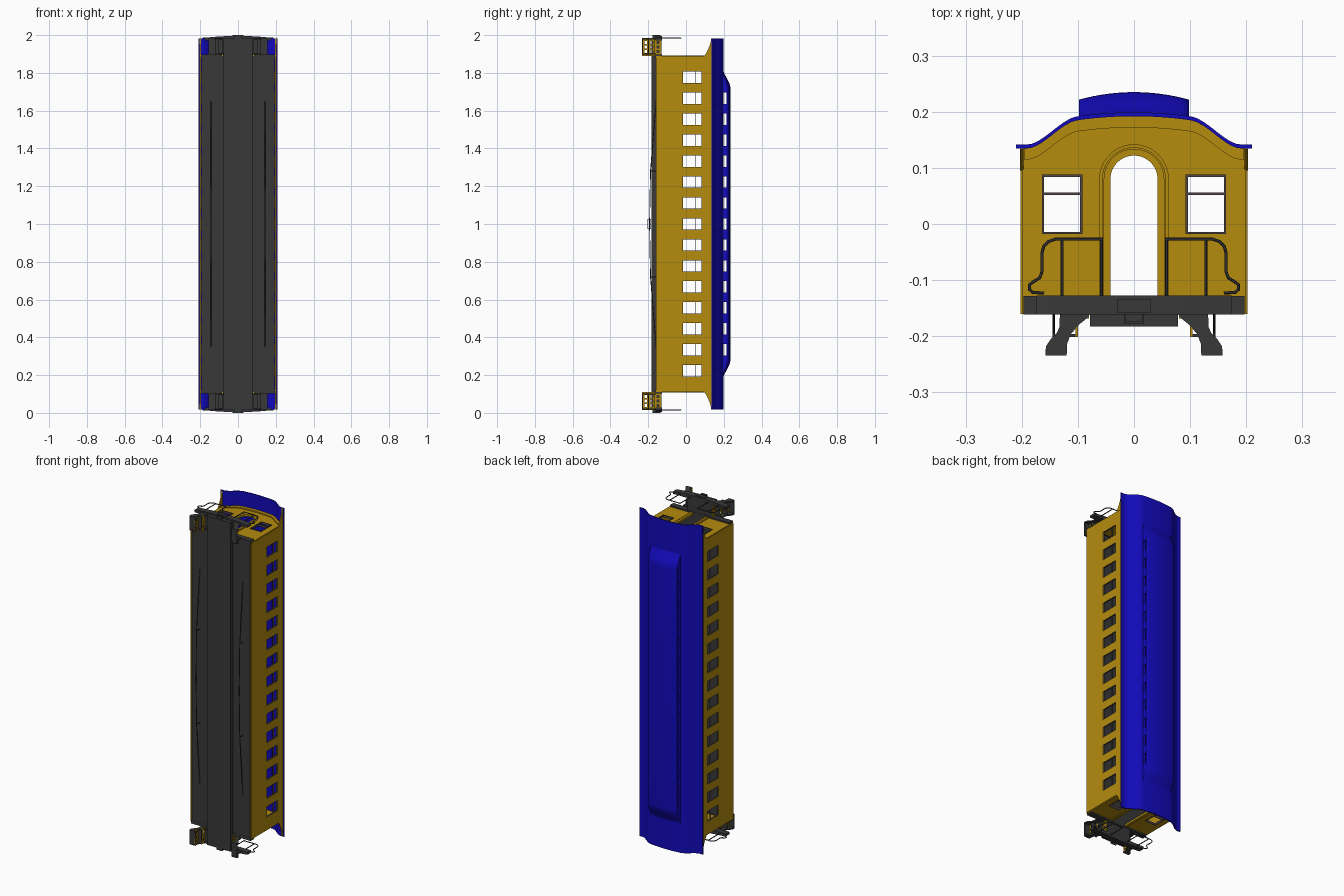
import bpy, bmesh, math

if "Cube" in bpy.data.objects:
    bpy.data.objects.remove(bpy.data.objects["Cube"])

def material(name, rgb):
    m = bpy.data.materials.new(name)
    m.diffuse_color = (*rgb, 1)
    m.use_nodes = True
    m.node_tree.nodes["Principled BSDF"].inputs["Base Color"].default_value = m.diffuse_color
    return m

YELLOW = material("yellow_paint", (0.46, 0.26, 0.004))
BLUE = material("blue_paint", (0.006, 0.003, 0.5))
DARK = material("dark_iron", (0.04, 0.04, 0.04))
FRAME = material("frame_brown", (0.08, 0.06, 0.06))

# Car length runs along z, car height along y; every object's origin is the car's middle
def finish(name, bm, mat, mirror="", smooth=True):
    bmesh.ops.remove_doubles(bm, verts=bm.verts, dist=1e-5)
    bmesh.ops.recalc_face_normals(bm, faces=bm.faces)
    me = bpy.data.meshes.new(name)
    bm.to_mesh(me)
    bm.free()
    ob = bpy.data.objects.new(name, me)
    bpy.context.collection.objects.link(ob)
    me.materials.append(mat)
    ob.location.z = 1
    if mirror:
        md = ob.modifiers.new("Mirror", 'MIRROR')
        md.use_axis = [a in mirror for a in "xyz"]
        md.use_mirror_merge = False
    if smooth:
        bpy.ops.object.select_all(action='DESELECT')
        bpy.context.view_layer.objects.active = ob
        ob.select_set(True)
        bpy.ops.object.shade_smooth_by_angle(angle=math.radians(35))
    return ob

def curve_bmesh(cu):
    tmp = bpy.data.objects.new("tmp", cu)
    bpy.context.collection.objects.link(tmp)
    dg = bpy.context.evaluated_depsgraph_get()
    me = bpy.data.meshes.new_from_object(tmp.evaluated_get(dg))
    bm = bmesh.new()
    bm.from_mesh(me)
    bpy.data.objects.remove(tmp)
    bpy.data.meshes.remove(me)
    return bm

def add_spline(cu, pts, cyclic):
    s = cu.splines.new('POLY')
    s.points.add(len(pts) - 1)
    for p, co in zip(s.points, pts):
        p.co = (co[0], co[1], co[2] if len(co) > 2 else 0, 1)
    s.use_cyclic_u = cyclic

# Flat plate with holes: loops in the named plane, centred at offset along the normal
def plate(name, loops, plane, offset, thick, mat, mirror=""):
    cu = bpy.data.curves.new(name, 'CURVE')
    cu.dimensions = '2D'
    cu.fill_mode = 'BOTH'
    cu.extrude = thick / 2
    for l in loops:
        add_spline(cu, l, True)
    bm = curve_bmesh(cu)
    for v in bm.verts:
        u, w, d = v.co.x, v.co.y, v.co.z + offset
        v.co = {"xy": (u, w, d), "zy": (d, w, u), "xz": (u, d, w)}[plane]
    return finish(name, bm, mat, mirror)

def tubes(name, paths, r, mat, mirror="", cyclic=False):
    cu = bpy.data.curves.new(name, 'CURVE')
    cu.dimensions = '3D'
    cu.bevel_depth = r
    cu.bevel_resolution = 1
    cu.use_fill_caps = True
    for p in paths:
        add_spline(cu, p, cyclic)
    return finish(name, curve_bmesh(cu), mat, mirror)

def box(name, x, y, z, mat, mirror=""):
    bm = bmesh.new()
    bmesh.ops.create_cube(bm, size=1)
    for v in bm.verts:
        v.co = [a[0] + (c + .5) * (a[1] - a[0]) for a, c in zip((x, y, z), v.co)]
    return finish(name, bm, mat, mirror, False)

def rect(u0, u1, v0, v1):
    return [(u0, v0), (u1, v0), (u1, v1), (u0, v1)]

def smoothstep(a, b, x):
    t = min(max((x - a) / (b - a), 0), 1)
    return t * t * (3 - 2 * t)

# Underside of the main roof across the car
def under(x):
    x = abs(x)
    if x > .185:
        return .135
    return .192 - .7 * x * x - .033 * smoothstep(.10, .185, x)

def across(w, n=48):
    return [-w + 2 * w * i / n for i in range(n + 1)]

WIN = [-.777 + .111 * i for i in range(15)]

# Side walls and window frames
plate("side_wall", [rect(-.885, .885, -.16, .137)] +
      [rect(z - .032, z + .032, -.018, .085) for z in WIN], "zy", .199, .007, YELLOW, "x")
loops = []
for z in WIN:
    loops += [rect(z - .034, z + .034, -.02, .087), rect(z - .03, z + .03, -.016, .05),
              rect(z - .03, z + .03, .054, .083)]
plate("side_window_frames", loops, "zy", .198, .008, FRAME, "x")

# End walls with arched doorway
def arch(r, top=.08):
    return [(-r, -.13)] + [(-r * math.cos(math.pi * i / 20), top + r * math.sin(math.pi * i / 20))
                           for i in range(21)] + [(r, -.13)]
outline = [(-.2, -.16)] + [(x, under(x)) for x in across(.2)] + [(.2, -.16)]
ends = [rect(s * .128 - .034, s * .128 + .034, -.016, .086) for s in (-1, 1)]
plate("end_wall", [outline, arch(.042)] + ends, "xy", .885, .008, YELLOW, "z")
plate("door_surround", [arch(.062), arch(.056)], "xy", .89, .005, YELLOW, "z")
plate("door_casing", [arch(.054), arch(.042)], "xy", .89, .006, YELLOW, "z")
plate("end_cornice", [[(x, under(x)) for x in across(.196)] +
                      [(x, under(x) - .02) for x in reversed(across(.196))]],
      "xy", .892, .008, YELLOW, "z")
plate("end_window_frames", [rect(.092, .164, -.018, .088), rect(.096, .16, -.014, .052),
                            rect(.096, .16, .056, .084)], "xy", .886, .013, FRAME, "xz")

# Brackets under the roof hood
curve = [(.885 + .097 * math.sin(a), .133 - .038 * (1 - math.sin(a)) ** 1.6)
         for a in [math.pi / 2 * i / 10 for i in range(11)]]
plate("hood_bracket", [curve + [(.982, .137), (.885, .137)]], "zy", .2, .007, YELLOW, "xz")

# Main roof
xs = across(.21, 60)
plate("main_roof", [[(x, under(x)) for x in xs] + [(x, under(x) + .007) for x in reversed(xs)]],
      "xy", 0, 1.966, BLUE)

# Raised clerestory roof with sloped ends
def clere(x, z):
    h = 1 - smoothstep(.72, .83, abs(z))
    low = under(x) + .002
    return low + h * (.235 - .013 * (x / .097) ** 2 - low)

zs = [-.83 + .11 * i / 10 for i in range(11)]
zs += [-z for z in reversed(zs)]
bm = bmesh.new()
rows = [[bm.verts.new((x, clere(x, z), z)) for x in across(.098, 16)] for z in zs]
for a, b in zip(rows, rows[1:]):
    for i in range(16):
        bm.faces.new((a[i], a[i + 1], b[i + 1], b[i]))
ob = finish("clerestory_roof", bm, BLUE)
ob.modifiers.new("Solidify", 'SOLIDIFY').thickness = .005
plate("clerestory_side", [[(z, clere(.097, z)) for z in zs] + [(.83, .182), (-.83, .182)]] +
      [rect(z - .03, z + .03, .195, .214) for z in WIN[1:-1]], "zy", .095, .005, BLUE, "x")

# Floor, underframe and end platforms
box("floor", (-.193, .193), (-.16, -.132), (-.88, .88), DARK)
box("centre_sill", (-.078, .078), (-.183, -.14), (-.985, .985), DARK)
box("platform_deck", (-.08, .08), (-.16, -.13), (.88, .98), DARK, "z")
box("body_end_sill", (-.197, .197), (-.161, -.128), (.878, .898), DARK, "z")
plate("platform_end_beam", [[(-.175, .972)] +
      [(x, .996 - .010 * (x / .175) ** 2) for x in across(.175, 16)] + [(.175, .972)]],
      "xz", -.144, .034, DARK, "z")
plate("coupler_pocket", [rect(-.018, .018, -.178, -.144), rect(-.014, .014, -.174, -.148)],
      "xy", .992, .016, DARK, "z")

# Platform steps: curved stringers, treads and pierced risers
stringer = [(.078, -.16), (.084, -.168), (.1, -.181), (.113, -.197), (.119, -.213), (.12, -.234),
            (.158, -.234), (.157, -.218), (.149, -.206), (.138, -.195), (.133, -.184), (.132, -.16)]
for n, z in (("inner", .9), ("outer", .98)):
    plate(n + "_step_stringer", [stringer], "xy", z, .007, DARK, "xz")
for i, (x0, x1, y) in enumerate(((.12, .157, -.230), (.1, .135, -.198), (.08, .112, -.165))):
    box(f"step_tread_{i}", (x0, x1), (y - .003, y + .002), (.898, .982), DARK, "xz")
    plate(f"step_riser_{i}", [rect(.89, .983, y - .003, y + .033)] +
          [rect(c - .008, c + .008, y + .009, y + .024) for c in (.912, .937, .962)],
          "zy", x0 + .002, .004, YELLOW, "xz")

# Platform railings
Z = .984
rail = [(.055, -.027), (.14, -.027), (.152, -.031), (.161, -.04), (.164, -.052), (.164, -.085),
        (.168, -.096), (.178, -.102), (.186, -.108), (.186, -.117), (.18, -.122), (.16, -.123)]
tubes("platform_railing", [[(x, y, Z) for x, y in rail],
                           [(.058, -.027, Z), (.058, -.13, Z)],
                           [(.128, -.027, Z), (.128, -.13, Z)]], .0028, DARK, "xz")

# Truss rods with posts and turnbuckle
X = .143
tubes("truss_rod", [[(X, -.158, -.65), (X, -.188, -.28), (X, -.193, 0), (X, -.188, .28), (X, -.158, .65)],
                    [(X, -.155, .28), (X, -.19, .28)], [(X, -.155, -.28), (X, -.19, -.28)]],
      .0025, DARK, "x")
tubes("turnbuckle", [[(X, y, z) for z, y in rect(-.025, .025, -.202, -.186)]], .002, DARK, "x", True)

# Platform end edge reaching the full length
box("buffer_block", (-.03, .03), (-.158, -.135), (.985, 1.0), DARK, "z")
